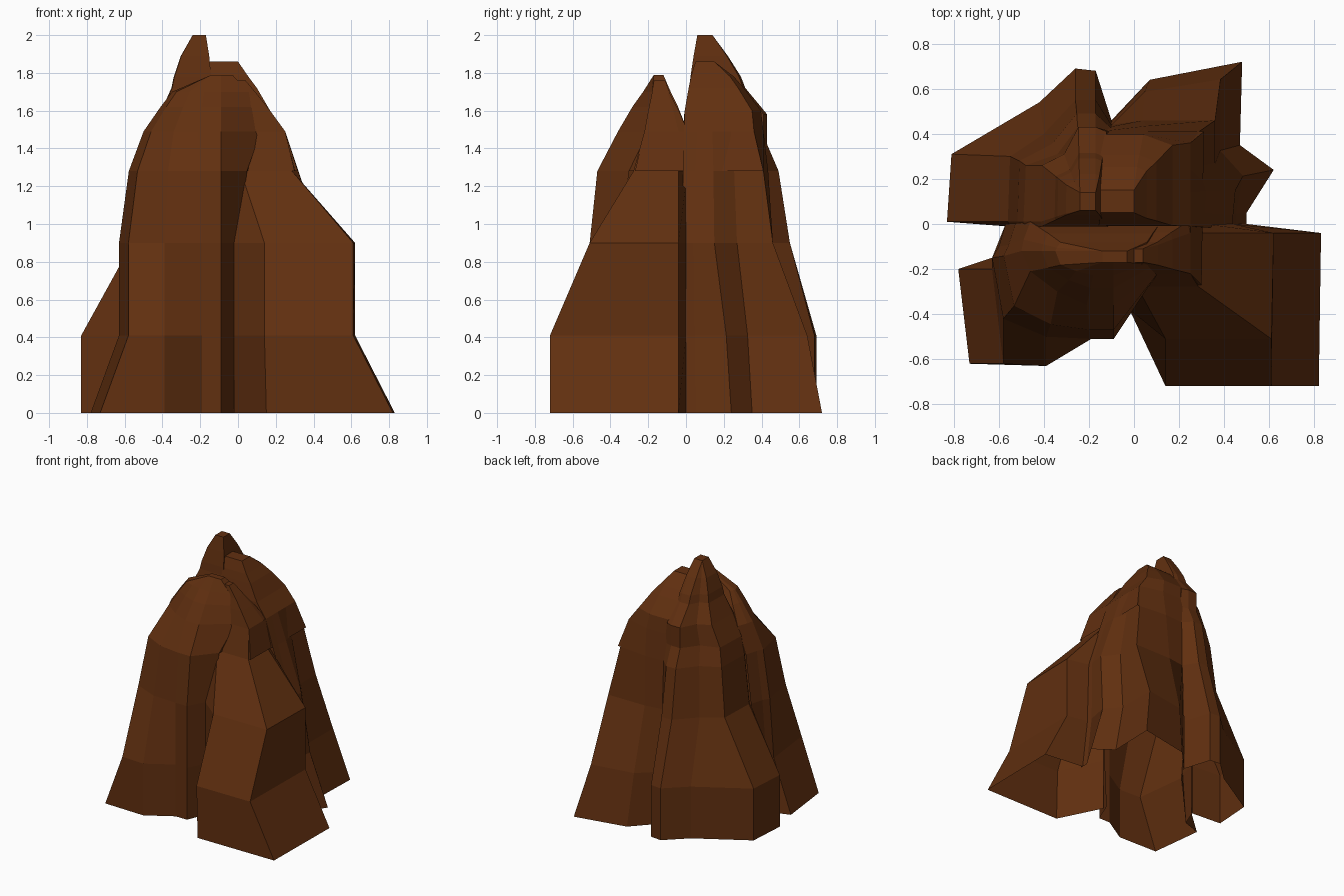
import bpy
import bmesh

cube = bpy.data.objects.get("Cube")
if cube:
    bpy.data.objects.remove(cube, do_unlink=True)

# One earthy brown for the whole rock
brown = bpy.data.materials.new("rock_brown")
brown.use_nodes = True
rock_colour = (0.12, 0.029, 0.005, 1)
brown.diffuse_color = rock_colour
shader = next(node for node in brown.node_tree.nodes if node.type == "BSDF_PRINCIPLED")
shader.inputs["Base Color"].default_value = rock_colour

# Heights shared by the ledges around the rock
FOOT, WAIST, SHOULDER, SHELF = .41, .9, 1.28, 1.49


def blend(start, end, x_share, y_share):
    """Move an outline towards another one, separately in x and y."""
    return [
        (ax + (bx - ax) * x_share, ay + (by - ay) * y_share)
        for (ax, ay), (bx, by) in zip(start, end)
    ]


def clamp(value, limits):
    return min(max(value, limits[0]), limits[1])


def loft(name, sections, hidden_sides=0):
    """Join (height, outline) sections into a wall with a flat top, open below.

    The last few sides lie inside the rock and start at the shoulder.
    """
    bm = bmesh.new()
    rings = [
        (height, [bm.verts.new((x, y, height)) for x, y in outline])
        for height, outline in sections
    ]
    for (height, low), (_, high) in zip(rings, rings[1:]):
        sides = len(low) if height >= SHOULDER else len(low) - hidden_sides
        for i in range(sides):
            j = (i + 1) % len(low)
            bm.faces.new((low[i], low[j], high[j], high[i]))
    bm.faces.new(rings[-1][1])
    bmesh.ops.remove_doubles(bm, verts=bm.verts[:], dist=0.0005)
    loose = [vert for vert in bm.verts if not vert.link_faces]
    bmesh.ops.delete(bm, geom=loose, context="VERTS")

    mesh = bpy.data.meshes.new(name)
    bm.to_mesh(mesh)
    bm.free()
    mesh.materials.append(brown)
    rock = bpy.data.objects.new(name, mesh)
    bpy.context.scene.collection.objects.link(rock)


def buttress(name, core, base, waist, shelf, foot_share, shoulder_share,
             shelf_height, ledges, summit_x, summit_y, summit_height):
    """Build one cliff wall from three outlines, anticlockwise from the top.

    The foot and shoulder are blends of the outlines. Above the shelf the wall
    closes around the core point and narrows over the ledges to a flat summit.
    """
    base, waist, shelf = (outline + [core] for outline in (base, waist, shelf))
    summit = [(clamp(x, summit_x), clamp(y, summit_y)) for x, y in shelf]
    sections = [
        (0, base),
        (FOOT, blend(base, waist, *foot_share)),
        (WAIST, waist),
        (SHOULDER, blend(waist, shelf, *shoulder_share)),
        (shelf_height, shelf),
    ]
    for height, x_share, y_share in ledges:
        sections.append((height, blend(shelf, summit, x_share, y_share)))
    sections.append((summit_height, summit))
    loft(name, sections, hidden_sides=2)


# Front buttress on the -x side, rising into the front ridge
buttress(
    "front_right_buttress",
    core=(.12, .01),
    base=[(-.57, 0), (-.63, -.15), (-.78, -.2), (-.73, -.62), (-.39, -.63),
          (-.19, -.51), (-.09, -.51), (-.02, -.34)],
    waist=[(-.57, 0), (-.6, -.1), (-.63, -.15), (-.58, -.42), (-.39, -.5),
           (-.19, -.51), (-.09, -.51), (0, -.34)],
    shelf=[(-.46, .01), (-.49, -.07), (-.5, -.12), (-.46, -.21), (-.34, -.3),
           (-.21, -.36), (-.09, -.36), (.12, -.2)],
    foot_share=(1, 0),
    shoulder_share=(.4, .27),
    shelf_height=SHELF,
    ledges=[(1.62, .25, .4), (1.7, .42, .7)],
    summit_x=(-.14, -.03), summit_y=(-.17, -.12), summit_height=1.79,
)

# Broad front buttress on the +x side
buttress(
    "front_left_buttress",
    core=(0, .01),
    base=[(-.02, -.38), (.15, -.72), (.82, -.72), (.83, -.04), (.5, 0)],
    waist=[(-.02, -.38), (.14, -.51), (.61, -.51), (.62, -.04), (.44, 0)],
    shelf=[(-.02, -.22), (0, -.22), (.25, -.22), (.25, -.04), (.24, .01)],
    foot_share=(1, 0),
    shoulder_share=(.9, .8),
    shelf_height=SHELF,
    ledges=[(1.6, .38, .4), (1.68, .68, .75)],
    summit_x=(-.03, .04), summit_y=(-.17, -.11), summit_height=1.76,
)

# Back buttress on the +x side with its pointed side spur
buttress(
    "back_left_buttress",
    core=(-.16, -.01),
    base=[(.5, -.02), (.5, .05), (.62, .24), (.47, .35), (.48, .72),
          (.07, .64), (-.1, .46)],
    waist=[(.44, -.02), (.44, .04), (.45, .15), (.36, .27), (.36, .46),
           (.04, .46), (-.1, .44)],
    shelf=[(.25, -.01), (.25, .06), (.25, .14), (.25, .24), (.25, .36),
           (.06, .41), (-.16, .41)],
    foot_share=(.8, .3),
    shoulder_share=(.65, .5),
    shelf_height=SHELF,
    ledges=[(1.6, .32, .05), (1.72, .6, .4), (1.78, .78, .6)],
    summit_x=(-.15, 0), summit_y=(.05, .15), summit_height=1.86,
)

# Back buttress on the -x side, rising into the highest summit
buttress(
    "summit_buttress",
    core=(-.1, -.01),
    base=[(-.1, .46), (-.17, .68), (-.26, .69), (-.42, .54), (-.81, .31),
          (-.83, .01), (-.57, -.01)],
    waist=[(-.1, .44), (-.17, .55), (-.26, .55), (-.4, .4), (-.55, .3),
           (-.56, .01), (-.55, -.01)],
    shelf=[(-.1, .41), (-.17, .43), (-.25, .43), (-.34, .31), (-.48, .26),
           (-.49, .01), (-.48, -.01)],
    foot_share=(0, 0),
    shoulder_share=(.6, .5),
    shelf_height=1.42,
    ledges=[(1.58, .3, 0), (1.72, .55, .4), (1.78, .6, .48), (1.89, .75, .72)],
    summit_x=(-.24, -.17), summit_y=(.06, .14), summit_height=2,
)

# Flat-sided block bridging the two +x buttresses under the shelf
loft("shelf_block", [
    (SHOULDER, [(.12, -.27), (.3, -.27), (.31, .41), (.12, .41)]),
    (SHELF, [(.12, -.22), (.25, -.22), (.25, .36), (.12, .36)]),
])
